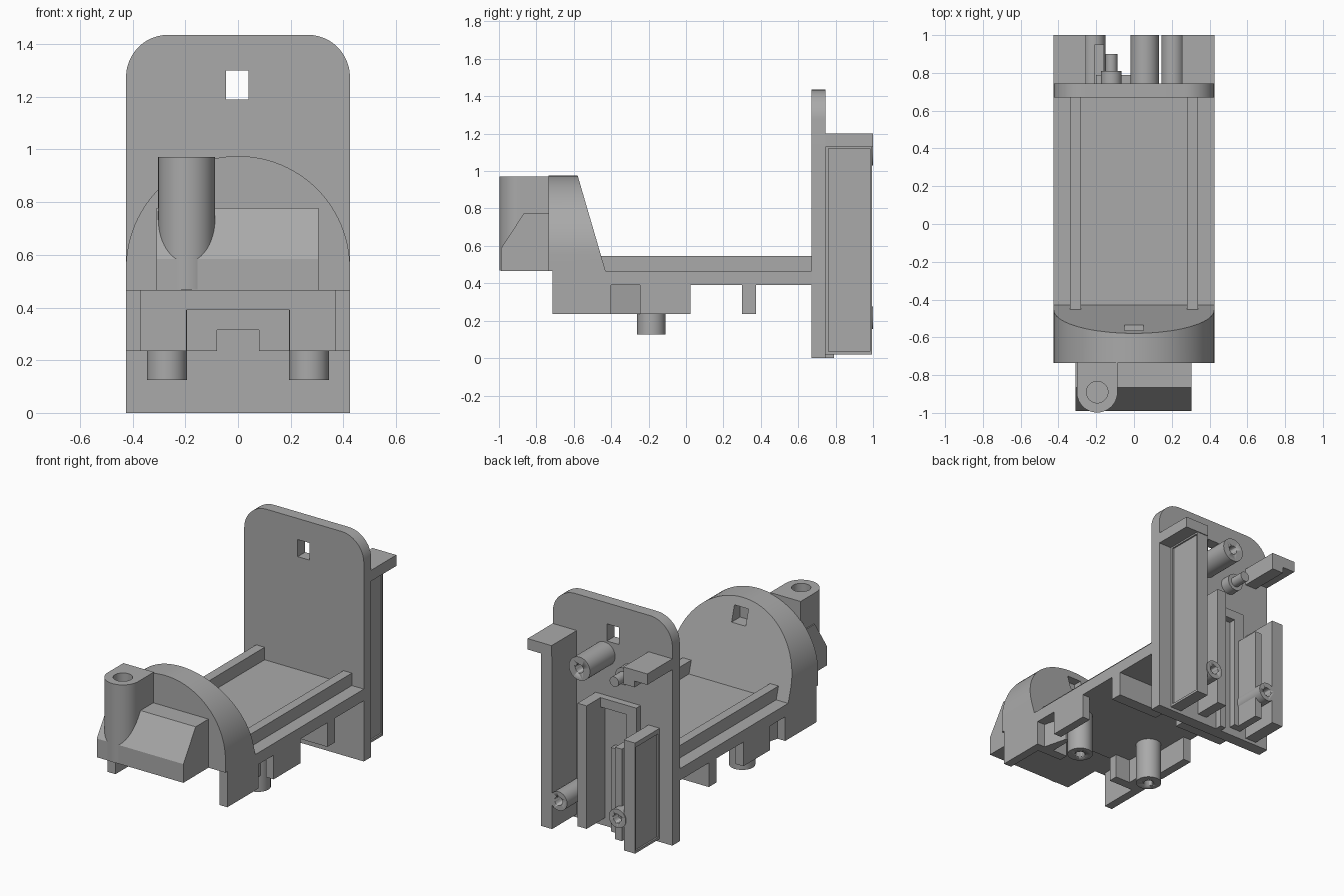
import bpy, bmesh, math
from mathutils import Vector

if "Cube" in bpy.data.objects:
    bpy.data.objects.remove(bpy.data.objects["Cube"], do_unlink=True)

GREY = (0.4, 0.4, 0.4, 1)
mat = bpy.data.materials.new("plain grey")
mat.use_nodes = True
mat.diffuse_color = GREY
mat.node_tree.nodes["Principled BSDF"].inputs["Base Color"].default_value = GREY


def prism(name, pts, axis, a, b, smooth=False):
    """Extrude a 2D profile along an axis: x uses (y,z), y uses (x,z), z uses (x,y)."""
    place = {"x": lambda p, t: (t, p[0], p[1]),
             "y": lambda p, t: (p[0], t, p[1]),
             "z": lambda p, t: (p[0], p[1], t)}[axis]
    bm = bmesh.new()
    face = bm.faces.new([bm.verts.new(place(p, a)) for p in pts])
    ext = bmesh.ops.extrude_face_region(bm, geom=[face])
    moved = [v for v in ext["geom"] if isinstance(v, bmesh.types.BMVert)]
    bmesh.ops.translate(bm, verts=moved, vec=Vector(place((0, 0), b - a)))
    bmesh.ops.recalc_face_normals(bm, faces=bm.faces)
    mesh = bpy.data.meshes.new(name)
    bm.to_mesh(mesh)
    bm.free()
    mesh.materials.append(mat)
    obj = bpy.data.objects.new(name, mesh)
    bpy.context.collection.objects.link(obj)
    if smooth:
        bpy.ops.object.select_all(action="DESELECT")
        obj.select_set(True)
        bpy.context.view_layer.objects.active = obj
        bpy.ops.object.shade_smooth_by_angle(angle=math.radians(30))
    return obj


def box(name, x0, x1, y0, y1, z0, z1):
    return prism(name, [(x0, y0), (x1, y0), (x1, y1), (x0, y1)], "z", z0, z1)


def arc(cx, cy, r, start, end, n):
    angles = [math.radians(start + (end - start) * i / n) for i in range(n + 1)]
    return [(cx + r * math.cos(t), cy + r * math.sin(t)) for t in angles]


def rod(name, cx, cy, r, axis, a, b):
    return prism(name, arc(cx, cy, r, 0, 360, 40)[:-1], axis, a, b, True)


def cut(obj, cutter):
    mod = obj.modifiers.new("cut", "BOOLEAN")
    mod.operation = "DIFFERENCE"
    mod.solver = "EXACT"
    mod.object = cutter
    cutter.hide_render = True
    cutter.hide_viewport = True
    cutter.display_type = "WIRE"


W = 0.425

# Back plate with rounded top corners and a square window
plate = prism("back_plate", [(-W, 0), (W, 0)] + arc(W - .16, 1.275, .16, 0, 90, 12)
              + arc(.16 - W, 1.275, .16, 90, 180, 12), "y", .67, .745, True)
cut(plate, box("plate_window_cutter", -.045, .04, .6, .8, 1.19, 1.30))

# Bed with two rails
box("bed", -W, W, -.46, .67, .39, .465)
for side in (-1, 1):
    box("bed_rail", side * .31 - .03, side * .31 + .03, -.46, .67, .465, .545)

# Half-round front arch with a sloped back face
arch = prism("front_arch", [(-W, .465), (W, .465)] + arc(0, .55, W, 0, 180, 48),
             "y", -.735, -.40, True)
cut(arch, prism("arch_slope_cutter", [(-.43, .465), (-.579, .975), (-.6, 1.05),
                                      (-.3, 1.05), (-.3, .465)], "x", -1, 1))
cut(arch, box("arch_window_cutter", -.05, .05, -.62, -.4, .82, .92))

# Nose block with sloped front, and upright socket
socket_bore = rod("socket_bore_cutter", -.195, -.89, .057, "z", .6, 1.1)
nose = prism("nose", [(-.735, .465), (-.99, .465), (-.99, .585), (-.865, .777),
                      (-.735, .777)], "x", -.31, .305)
socket = prism("socket", arc(-.195, -.89, .108, 180, 360, 24)
               + [(-.087, -.73), (-.303, -.73)], "z", .468, .972, True)
for part in (nose, socket):
    cut(part, socket_bore)

# Lower side walls with a notch, angled inner cheeks and pegs
for side in (-1, 1):
    inner, outer = sorted((side * .37, side * W))
    wall = box("lower_side_wall", inner, outer, -.715, .025, .235, .465)
    cut(wall, box("wall_notch_cutter", inner - .05, outer + .05, -.40, -.245, .2, .39))
    prism("notch_cheek", [(side * .37, -.40), (side * .30, -.40), (side * .30, -.245),
                          (side * .33, -.245)], "z", .235, .39)
    peg = rod("bottom_peg", side * .27, -.185, .076, "z", .125, .4)
    cut(peg, rod("peg_bore_cutter", side * .27, -.185, .03, "z", .05, .25))

# Cross wall and rear rib, both notched in the middle
cross = box("cross_wall", -.37, .37, -.46, -.40, .235, .465)
cut(cross, box("cross_wall_cutter", -.195, .195, -.5, -.3, .1, .39))
rib = box("rear_rib", -W, W, .30, .375, .235, .39)
cut(rib, box("rib_cutter", -.08, .08, .2, .5, .1, .315))

# Rear guide walls with shallow sunken panels, and ledges over them
for side, top in ((1, 1.15), (-1, .73)):
    x0, x1 = sorted((side * .255, side * .335))
    wall = box("rear_guide_wall", x0, x1, .745, .995, .02, top)
    p0, p1 = sorted((side * .325, side * .4))
    cut(wall, box("guide_panel_cutter", p0, p1, .762, .985, .035, top - .03))
    l0, l1 = sorted((side * .255, side * W))
    box("rear_ledge", l0, l1, .745, 1, 1.13, 1.2)
box("ledge_lip", -.335, -.255, .745, 1, 1.09, 1.14)

# Rear mounting posts with screw holes
for x, z, r in ((.057, 1.105, .075), (.205, .215, .06), (-.212, .215, .06)):
    post = rod("rear_post", x, z, r, "y", .74, 1)
    cut(post, rod("post_bore_cutter", x, z, .028, "y", .85, 1.1))

# Stepped pin
rod("pin_base", -.12, 1.03, .055, "y", .74, .81)
rod("pin_tip", -.12, 1.03, .032, "y", .80, .9)

# Inner rear channel
box("channel_long_wall", .055, .12, .745, .93, .05, .84)
box("channel_top_bar", -.2, .12, .745, .79, .78, .84)
box("channel_side_strip", -.2, -.13, .745, .79, .05, .84)
box("channel_short_wall", -.21, -.16, .745, .95, .05, .64)
box("channel_inner_strip", -.06, -.02, .745, .79, .0, .54)
